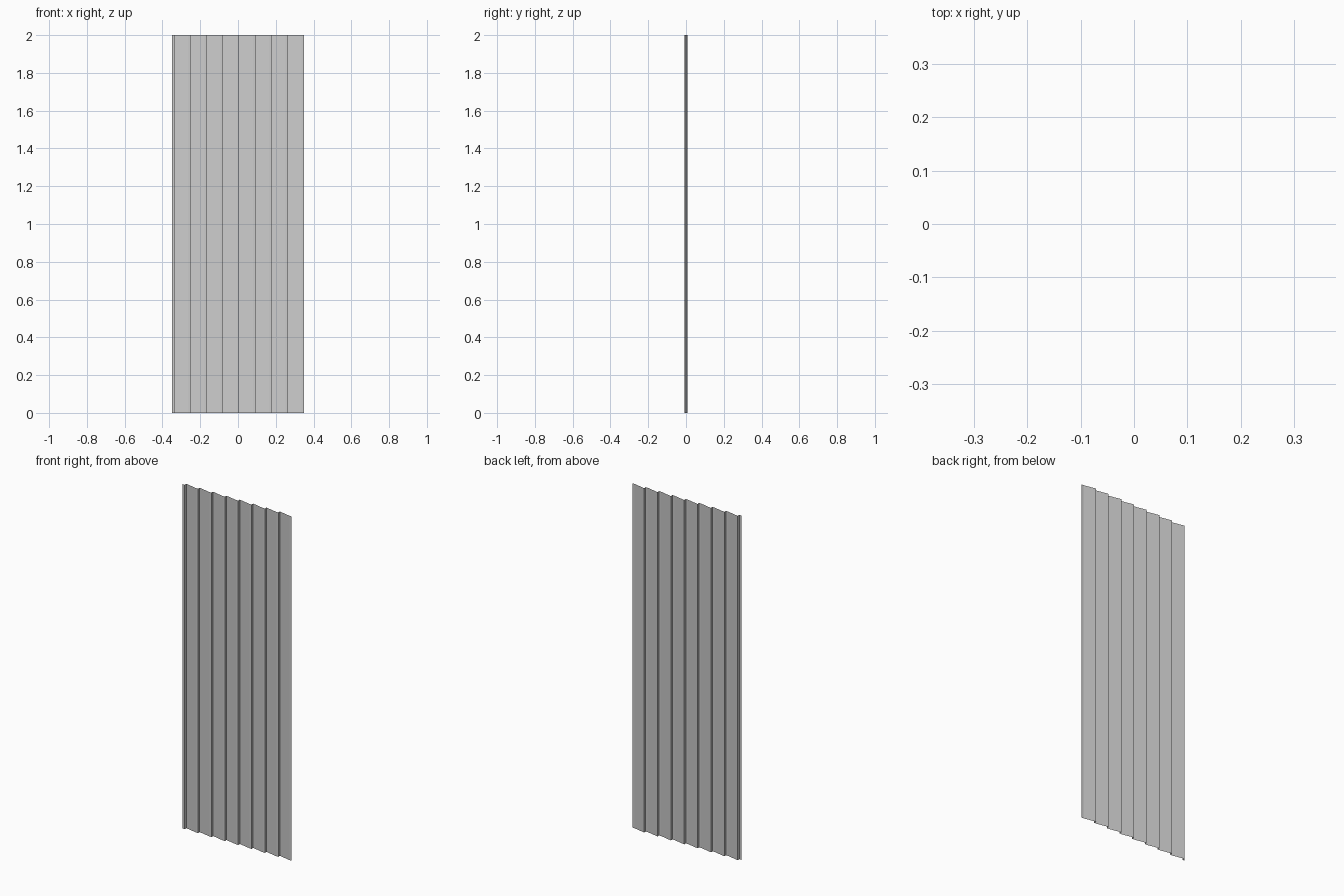
import bpy

if "Cube" in bpy.data.objects:
    bpy.data.objects.remove(bpy.data.objects["Cube"])

WIDTH, HEIGHT, DEPTH = 0.70, 2.0, 0.015
RIBS, FLAT = 8, 0.013
pitch = (WIDTH - FLAT) / RIBS
low, high = -DEPTH / 2, DEPTH / 2

# Sawtooth cross-section: flat, upright step, long slope, repeated, ending on a flat
profile = [(-WIDTH / 2, low)]
for i in range(RIBS):
    step_x = -WIDTH / 2 + FLAT + i * pitch
    profile += [(step_x, low), (step_x, high), (step_x + pitch - FLAT, low)]
profile.append((WIDTH / 2, low))

# Raise the cross-section into one tall sheet
n = len(profile)
verts = [(x, y, z) for z in (0, HEIGHT) for x, y in profile]
faces = [(i, i + 1, n + i + 1, n + i) for i in range(n - 1)]

mesh = bpy.data.meshes.new("ribbed_panel")
mesh.from_pydata(verts, [], faces)
mesh.update()
panel = bpy.data.objects.new("ribbed_panel", mesh)
bpy.context.collection.objects.link(panel)
